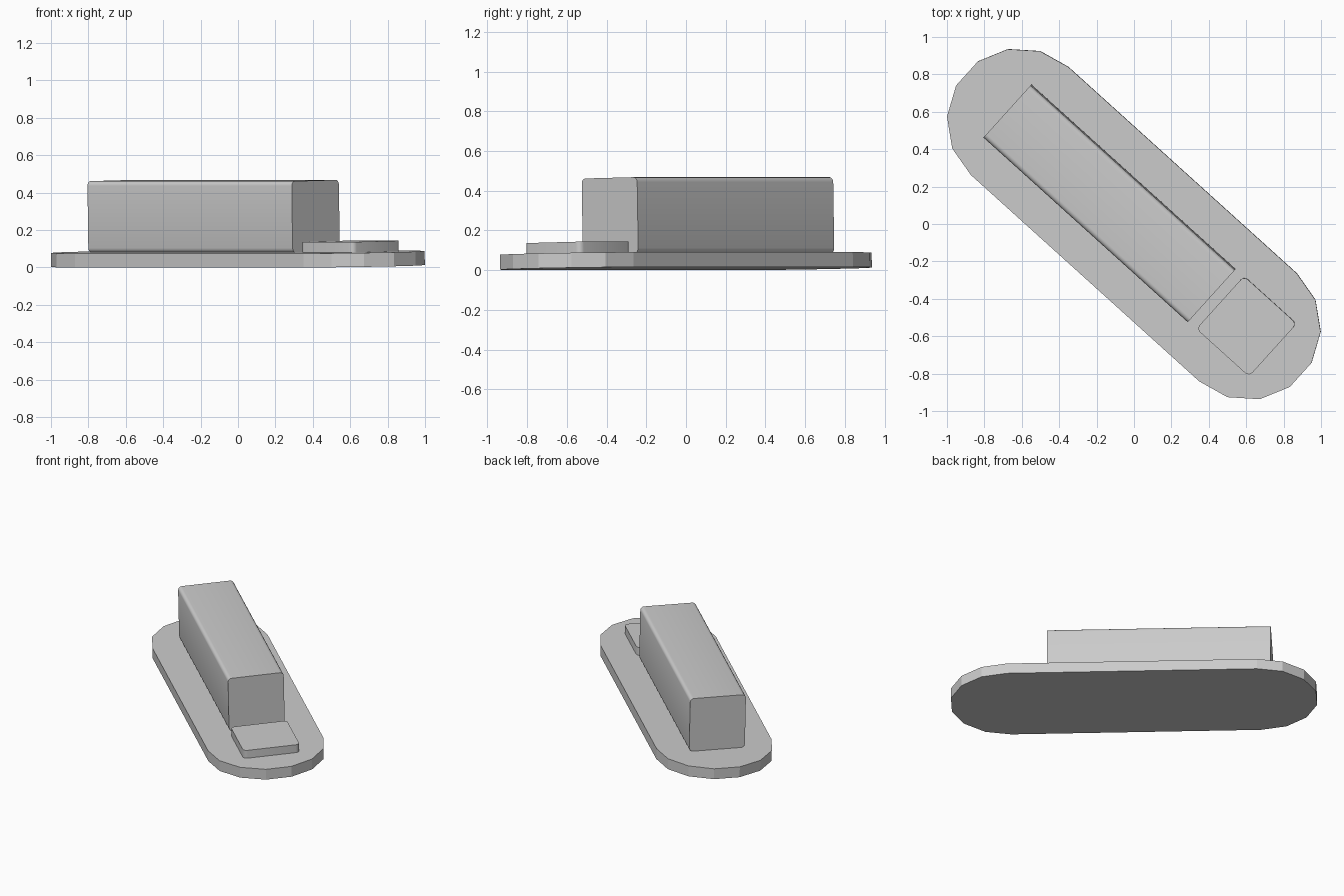
import bpy, bmesh
from math import radians, pi, cos, sin
from mathutils import Matrix

cube = bpy.data.objects.get("Cube")
if cube:
    bpy.data.objects.remove(cube, do_unlink=True)

grey = bpy.data.materials.new("plain_grey")
grey.use_nodes = True
colour = (0.6, 0.6, 0.6, 1)
grey.diffuse_color = colour
grey.node_tree.nodes["Principled BSDF"].inputs["Base Color"].default_value = colour

# The whole assembly is turned diagonally and leans slightly about its long axis
PLACE = (Matrix.Translation((0, 0, 0.008)) @ Matrix.Rotation(radians(-42.1), 4, 'Z')
         @ Matrix.Rotation(radians(1.15), 4, 'X'))


def finish(bm, name, smooth):
    bmesh.ops.recalc_face_normals(bm, faces=bm.faces)
    bm.transform(PLACE)
    mesh = bpy.data.meshes.new(name)
    bm.to_mesh(mesh)
    bm.free()
    mesh.materials.append(grey)
    obj = bpy.data.objects.new(name, mesh)
    bpy.context.collection.objects.link(obj)
    if smooth:
        bpy.ops.object.select_all(action='DESELECT')
        obj.select_set(True)
        bpy.context.view_layer.objects.active = obj
        bpy.ops.object.shade_smooth_by_angle(angle=radians(35))


def rounded_box(name, centre_x, length, width, z0, z1, axis, radius):
    """Box whose four edges parallel to the given axis are rounded."""
    bm = bmesh.new()
    bmesh.ops.create_cube(bm, size=1)
    bm.transform(Matrix.Translation((centre_x, 0, (z0 + z1) / 2))
                 @ Matrix.Diagonal((length, width, z1 - z0, 1)))
    edges = [e for e in bm.edges
             if abs((e.verts[0].co - e.verts[1].co).normalized()[axis]) > 0.9]
    bmesh.ops.bevel(bm, geom=edges, offset=radius, segments=4, profile=0.5,
                    affect='EDGES')
    finish(bm, name, True)


# Flat base with faceted half-round ends
HALF, RADIUS, THICK, SIDES = 0.823, 0.389, 0.075, 7
bm = bmesh.new()
outline = []
for side in (1, -1):
    for i in range(SIDES + 1):
        a = -pi / 2 + pi * i / SIDES
        outline.append(bm.verts.new((side * (HALF + RADIUS * cos(a)),
                                     side * RADIUS * sin(a), 0)))
floor = bm.faces.new(outline)
top = bmesh.ops.extrude_face_region(bm, geom=[floor], use_keep_orig=True)
for v in top["geom"]:
    if isinstance(v, bmesh.types.BMVert):
        v.co.z = THICK
finish(bm, "base_plate", False)

# Long block rounded along its length, and the low pad at its end
rounded_box("long_block", -0.171, 1.472, 0.376, THICK, 0.457, 0, 0.025)
rounded_box("end_pad", 0.813, 0.38, 0.38, THICK, 0.132, 2, 0.028)
